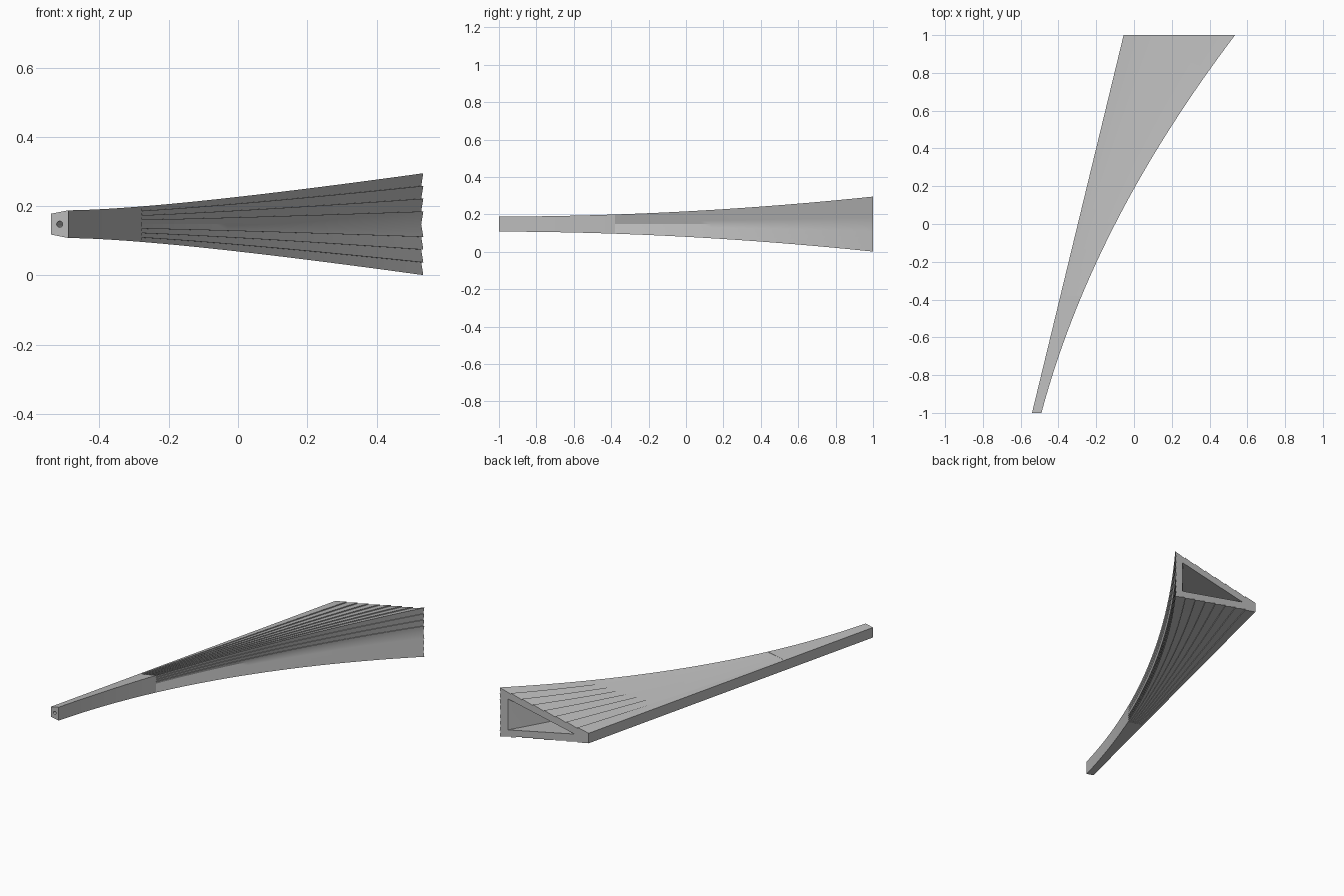
import bpy
import bmesh
import math

if "Cube" in bpy.data.objects:
    bpy.data.objects.remove(bpy.data.objects["Cube"])

MID_Z = 0.148      # height of the symmetry plane
EDGE = 0.03        # half height of the straight narrow edge
START = -0.38      # where the stepped strips begin
TOP_STRIPS, FACE_STRIPS = 8, 4

grey = bpy.data.materials.new("plain grey")
grey.use_nodes = True
grey.diffuse_color = (0.5, 0.5, 0.5, 1)
grey.node_tree.nodes["Principled BSDF"].inputs["Base Color"].default_value = (0.5, 0.5, 0.5, 1)


def straight_x(y):
    return -0.2975 + 0.2425 * y


def curved_x(y):
    return -0.1 + 0.5125 * y + 0.1225 * y * y


def half_height(y):
    return 0.068 + 0.0535 * y + 0.0255 * y * y


def horn_section(y, stepped):
    """Closed outline: sawtooth strips on the sloped sides and the curved face."""
    xl, xr, h = straight_x(y), curved_x(y), half_height(y)
    depth = (0.004 + 0.002 * (y - START) / (1 - START)) if stepped else 0
    upper = []
    for i in range(TOP_STRIPS):
        for t, drop in ((i / TOP_STRIPS, depth if i else 0), ((i + 1) / TOP_STRIPS, 0)):
            upper.append((xl + (xr - xl) * t, EDGE + (h - EDGE) * t - drop))
    for i in range(FACE_STRIPS):
        for t, drop in ((i / FACE_STRIPS, 0), ((i + 1) / FACE_STRIPS, depth)):
            upper.append((xr - drop, h * (1 - t)))
    lower = [(x, -z) for x, z in reversed(upper[:-1])]
    return [(x, y, MID_Z + z) for x, z in upper + lower]


def cavity_section(y):
    """Round bore that widens into a triangular mouth."""
    xl, xr, h = straight_x(y), curved_x(y), half_height(y)
    width = xr - xl
    w = max(0, (y - START) / (1 - START))
    tip, back, tall = xl + 0.16 * width, xr - 0.093 * width, 0.63 * h
    corners = [(tip, 0), (back, tall), (back, -tall)]
    points = []
    for side in range(3):
        a, b = corners[side], corners[(side + 1) % 3]
        for step in range(4):
            t = step / 4
            angle = math.pi - (side + t) * math.tau / 3
            cx = (xl + xr) / 2 + 0.009 * math.cos(angle)
            cz = 0.009 * math.sin(angle)
            tx, tz = a[0] + (b[0] - a[0]) * t, a[1] + (b[1] - a[1]) * t
            points.append((cx + (tx - cx) * w, y, MID_Z + cz + (tz - cz) * w))
    return points


def loft(name, sections):
    bm = bmesh.new()
    rings = [[bm.verts.new(p) for p in s] for s in sections]
    for a, b in zip(rings, rings[1:]):
        for i in range(len(a)):
            j = (i + 1) % len(a)
            bm.faces.new((a[i], a[j], b[j], b[i]))
    bm.faces.new(rings[0])
    bm.faces.new(rings[-1])
    bmesh.ops.remove_doubles(bm, verts=bm.verts, dist=0.00002)
    bmesh.ops.recalc_face_normals(bm, faces=bm.faces)
    mesh = bpy.data.meshes.new(name)
    bm.to_mesh(mesh)
    bm.free()
    mesh.materials.append(grey)
    obj = bpy.data.objects.new(name, mesh)
    bpy.context.collection.objects.link(obj)
    return obj


def spaced(a, b, count):
    return [a + (b - a) * i / count for i in range(count + 1)]


# Flared horn body: plain neck, then the stepped part
neck = [horn_section(y, False) for y in spaced(-1, START, 10)]
flare = [horn_section(y, True) for y in spaced(START, 1, 24)]
horn = loft("flared_horn", neck + flare)

# Hollow inside
cutter = loft("cavity_cutter", [cavity_section(y) for y in spaced(-1.02, START, 8)[:-1] + spaced(START, 1.02, 20)])
cutter.hide_render = True

hollow = horn.modifiers.new("hollow", "BOOLEAN")
hollow.operation = "DIFFERENCE"
hollow.solver = "EXACT"
hollow.object = cutter

for o in bpy.context.selected_objects:
    o.select_set(False)
bpy.context.view_layer.objects.active = horn
horn.select_set(True)
bpy.ops.object.modifier_apply(modifier=hollow.name)
bpy.data.objects.remove(cutter)
bpy.ops.object.shade_smooth_by_angle(angle=math.radians(25))
